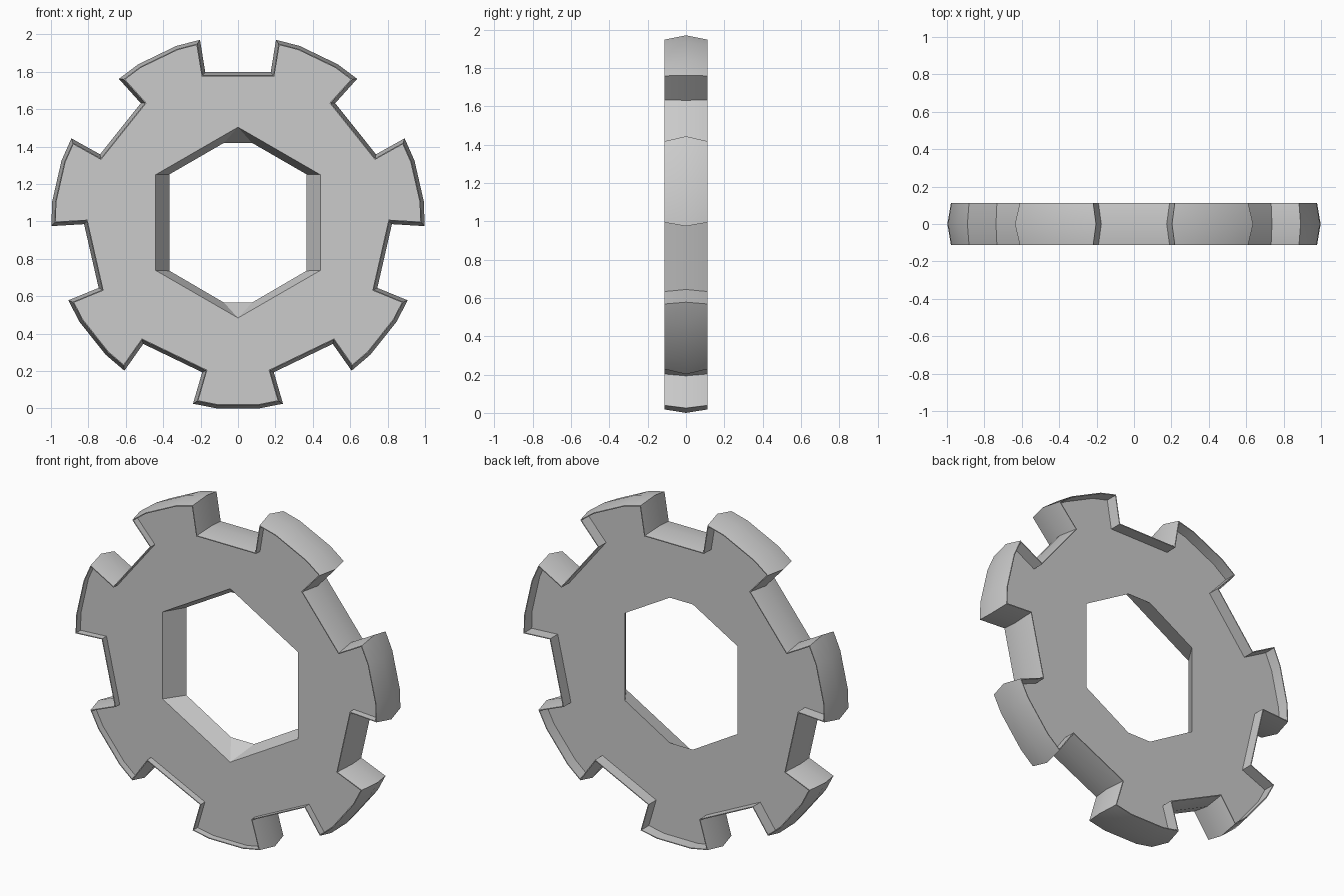
import bpy, bmesh
from math import sin, cos, radians
from mathutils import Vector

if "Cube" in bpy.data.objects:
    bpy.data.objects.remove(bpy.data.objects["Cube"])

TEETH, HALF, CZ, INSET, LIP = 7, 0.111, 1.0, 0.018, 0.005
FRONT_Y, BACK_Y = -0.073, 0.043   # recessed plate faces inside the rim

# Outline of the gear at its widest (middle) plane, counter-clockwise in x-z
tooth = [(-13.45, 0.823), (-13.95, 0.998), (-6.43, 1.0),
         (6.43, 1.0), (13.95, 0.998), (13.45, 0.823)]
outline = []
for k in range(TEETH):
    for a, r in tooth:
        t = radians(-90 + 360 / TEETH * k + a)
        outline.append(Vector((r * cos(t), r * sin(t))))


def inset(points, d):
    """Mitred inward offset of a counter-clockwise loop."""
    out = []
    for i, p in enumerate(points):
        e1 = (p - points[i - 1]).normalized()
        e2 = (points[(i + 1) % len(points)] - p).normalized()
        n1, n2 = Vector((-e1.y, e1.x)), Vector((-e2.y, e2.x))
        out.append(p + (n1 + n2) * d / (1 + n1.dot(n2)))
    return out


bm = bmesh.new()


def ring(points, y):
    return [bm.verts.new((p[0], y, p[1] + CZ)) for p in points]


def loop_edges(verts):
    return [bm.edges.get((a, b)) or bm.edges.new((a, b))
            for a, b in zip(verts, verts[1:] + verts[:1])]


# Crowned outer wall, thin rim lips and the inner walls of both recesses
small, inner = inset(outline, INSET), inset(outline, INSET + LIP)
rings = [ring(inner, FRONT_Y), ring(inner, -HALF), ring(small, -HALF),
         ring(outline, 0),
         ring(small, HALF), ring(inner, HALF), ring(inner, BACK_Y)]
for r1, r2 in zip(rings, rings[1:]):
    for i in range(len(r1)):
        bm.faces.new((r1[i - 1], r1[i], r2[i], r2[i - 1]))

# Hole: hexagon at the front narrowing to a blunted hexagon at the back
hf = ring([(0, .51), (-.44, .256), (-.44, -.256),
           (0, -.51), (.44, -.256), (.44, .256)], FRONT_Y)
hb = ring([(.075, .426), (-.075, .426), (-.366, .258), (-.366, -.258),
           (-.075, -.428), (.075, -.428), (.366, -.258), (.366, .258)], BACK_Y)
bm.faces.new((hf[0], hb[0], hb[1]))
bm.faces.new((hf[3], hb[4], hb[5]))
for a, b, c, d in ((0, 1, 1, 2), (1, 2, 2, 3), (2, 3, 3, 4),
                   (3, 4, 5, 6), (4, 5, 6, 7), (5, 0, 7, 0)):
    bm.faces.new((hf[a], hf[b], hb[d], hb[c]))

# Flat front and back faces around the hole
for outer, hole, ny in ((rings[0], hf, -1), (rings[-1], hb, 1)):
    bmesh.ops.triangle_fill(bm, use_beauty=True, normal=(0, ny, 0),
                            edges=loop_edges(outer) + loop_edges(hole))
bmesh.ops.recalc_face_normals(bm, faces=bm.faces)

# Stand the gear exactly on z = 0
low = min(v.co.z for v in bm.verts)
for v in bm.verts:
    v.co.z -= low

mesh = bpy.data.meshes.new("gear")
bm.to_mesh(mesh)
bm.free()
gear = bpy.data.objects.new("gear", mesh)
bpy.context.collection.objects.link(gear)
bpy.context.view_layer.objects.active = gear
gear.select_set(True)
bpy.ops.object.shade_smooth_by_angle(angle=radians(30))
